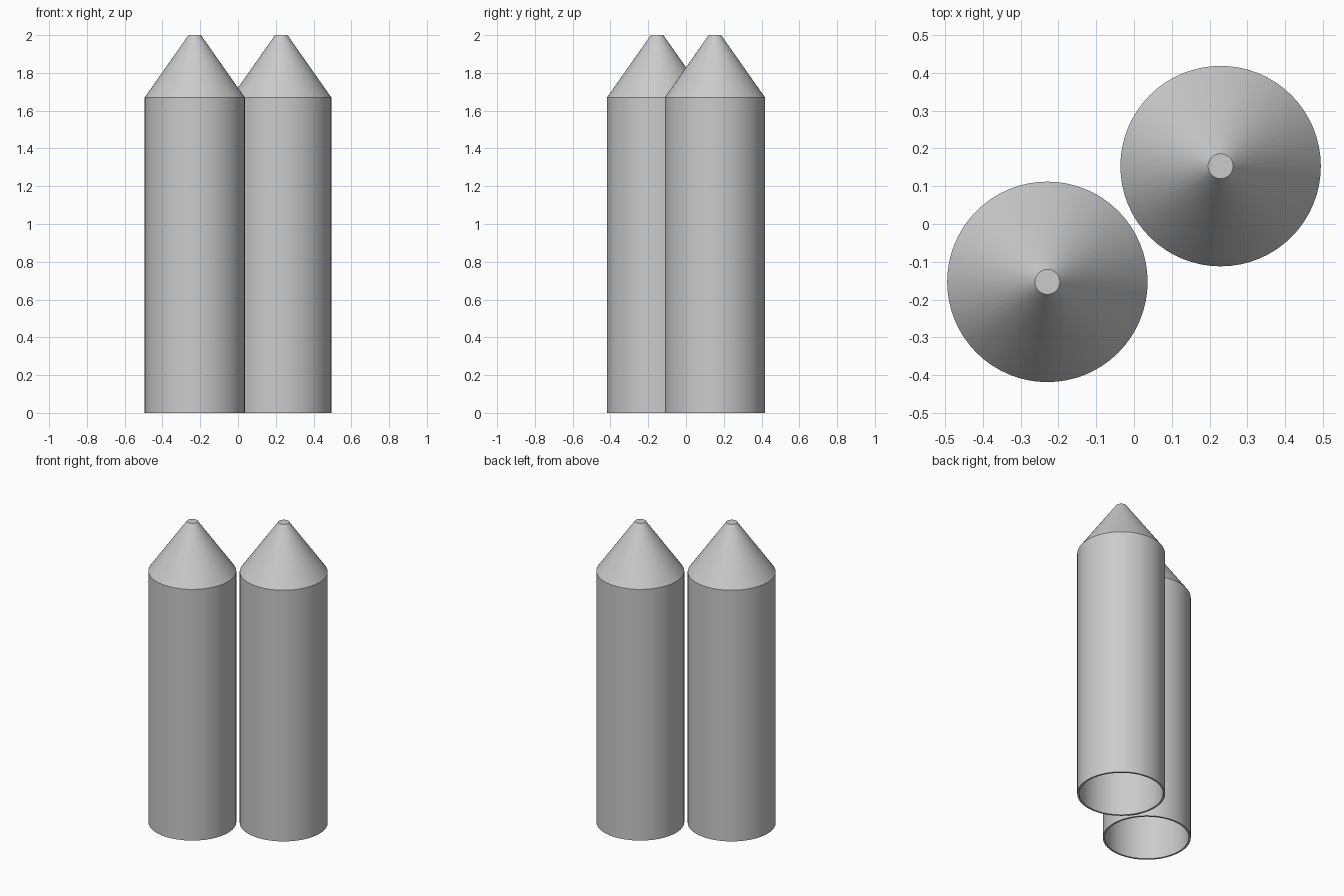
import bpy
import bmesh
import math

cube = bpy.data.objects.get("Cube")
if cube:
    bpy.data.objects.remove(cube, do_unlink=True)

RADIUS, TIP_RADIUS = 0.265, 0.033
SHOULDER, HEIGHT, WALL = 1.67, 2.0, 0.012

grey = bpy.data.materials.new("plain grey")
grey.use_nodes = True
colour = (0.6, 0.6, 0.6, 1)
grey.diffuse_color = colour
grey.node_tree.nodes["Principled BSDF"].inputs["Base Color"].default_value = colour


def lathe(name, profile, location, steps=64):
    """Spin a radius/height profile around z into one object."""
    bm = bmesh.new()
    verts = [bm.verts.new((r, 0, z)) for r, z in profile]
    edges = [bm.edges.new(pair) for pair in zip(verts, verts[1:])]
    bmesh.ops.spin(bm, geom=verts + edges, cent=(0, 0, 0), axis=(0, 0, 1),
                   angle=math.tau, steps=steps)
    bmesh.ops.remove_doubles(bm, verts=bm.verts[:], dist=0.0001)
    bmesh.ops.recalc_face_normals(bm, faces=bm.faces[:])
    mesh = bpy.data.meshes.new(name)
    bm.to_mesh(mesh)
    bm.free()
    mesh.materials.append(grey)
    obj = bpy.data.objects.new(name, mesh)
    obj.location = location
    bpy.context.collection.objects.link(obj)
    bpy.ops.object.select_all(action="DESELECT")
    obj.select_set(True)
    bpy.context.view_layer.objects.active = obj
    bpy.ops.object.shade_smooth_by_angle(angle=math.radians(30))
    return obj


# Hollow tube with a truncated cone nose, open at the bottom
shell = [
    (0, HEIGHT), (TIP_RADIUS, HEIGHT), (RADIUS, SHOULDER), (RADIUS, 0),
    (RADIUS - WALL, 0), (RADIUS - WALL, SHOULDER),
    (TIP_RADIUS - WALL, HEIGHT - WALL), (0, HEIGHT - WALL),
]

# Two matching tubes standing diagonally side by side
for name, side in (("front_right_tube", -1), ("back_left_tube", 1)):
    lathe(name, shell, (side * 0.229, side * 0.153, 0))
